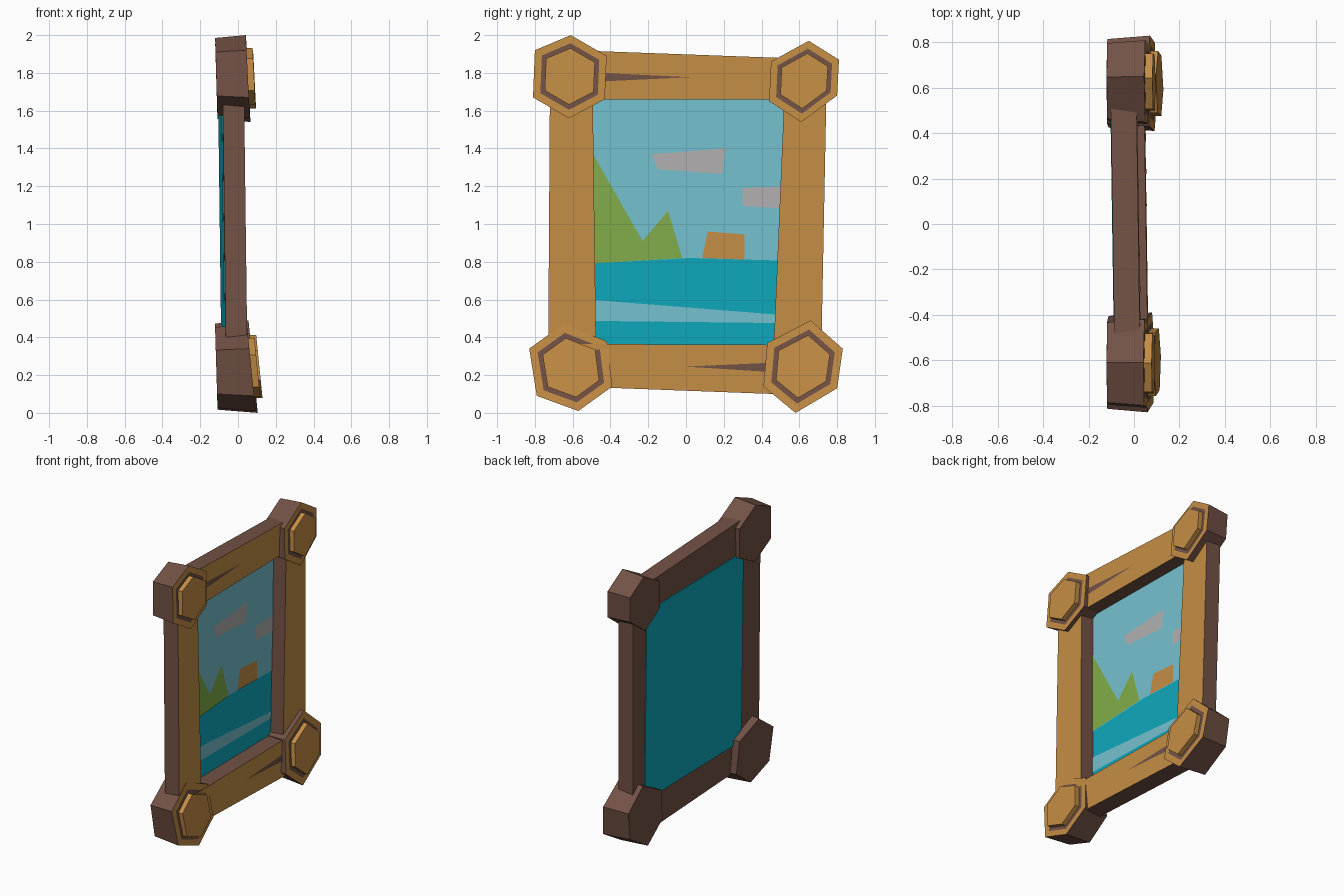
import bpy, bmesh

if "Cube" in bpy.data.objects:
    bpy.data.objects.remove(bpy.data.objects["Cube"])


def material(name, rgb):
    m = bpy.data.materials.new(name)
    lin = [((c / 255 + 0.055) / 1.055) ** 2.4 for c in rgb]
    m.diffuse_color = (*lin, 1)
    m.use_nodes = True
    m.node_tree.nodes["Principled BSDF"].inputs["Base Color"].default_value = m.diffuse_color
    return m


TAN = material("tan_wood", (196, 141, 69))
BROWN = material("dark_wood", (115, 82, 70))
SEA = material("sea", (14, 168, 188))
SKY = material("sky", (117, 193, 206))
GREEN = material("green", (129, 173, 73))
GREY = material("cloud", (178, 176, 177))


def lean(x):
    """Depth of the slightly leaning frame at any (y, z)."""
    return lambda y, z: x - 0.0125 * (z - 1) - 0.015 * y


def shrink(pts, s):
    cy = sum(p[0] for p in pts) / len(pts)
    cz = sum(p[1] for p in pts) / len(pts)
    return [(cy + (y - cy) * s, cz + (z - cz) * s) for y, z in pts]


def finish(name, bm, mats):
    me = bpy.data.meshes.new(name)
    bm.to_mesh(me)
    bm.free()
    for m in mats:
        me.materials.append(m)
    ob = bpy.data.objects.new(name, me)
    bpy.context.collection.objects.link(ob)
    return ob


def prism(name, pts, front, back, side_mat, front_mat, taper=1.0, ring=None):
    """Outline in (y, z) run from the back depth to the front depth along x."""
    bm = bmesh.new()
    f = [bm.verts.new((front(y, z), y, z)) for y, z in pts]
    b = [bm.verts.new((back(y, z), y, z)) for y, z in shrink(pts, taper)]
    n = len(pts)
    bm.faces.new(b)
    for i in range(n):
        j = (i + 1) % n
        bm.faces.new((f[i], f[j], b[j], b[i]))
    if ring:  # dark recess colour inside the front face
        r = [bm.verts.new((front(y, z), y, z)) for y, z in shrink(pts, ring)]
        for i in range(n):
            j = (i + 1) % n
            bm.faces.new((f[i], f[j], r[j], r[i])).material_index = 1
        bm.faces.new(r)
    else:
        bm.faces.new(f).material_index = 1
    bmesh.ops.recalc_face_normals(bm, faces=bm.faces)
    return finish(name, bm, [side_mat, front_mat])


def decal(name, pts, depth, mat):
    """Flat painted shape facing +x."""
    bm = bmesh.new()
    face = bm.faces.new([bm.verts.new((depth(y, z), y, z)) for y, z in pts])
    face.normal_update()
    if face.normal.x < 0:
        face.normal_flip()
    return finish(name, bm, [mat])


# Frame bars
bars = {
    "left_bar": [(-0.73, 0.25), (-0.475, 0.25), (-0.495, 1.78), (-0.72, 1.78)],
    "right_bar": [(0.715, 0.25), (0.745, 1.78), (0.525, 1.78), (0.46, 0.25)],
    "top_bar": [(-0.6, 1.66), (0.62, 1.66), (0.62, 1.875), (-0.6, 1.92)],
    "bottom_bar": [(-0.6, 0.14), (0.6, 0.095), (0.6, 0.36), (-0.6, 0.365)],
}
for name, pts in bars.items():
    front = 0.045 if name == "bottom_bar" else 0.03
    prism(name, pts, lean(front), lean(-0.083), BROWN, TAN)

# Wood cracks on the top and bottom bars
decal("top_crack", [(-0.44, 1.8), (-0.44, 1.755), (0.02, 1.777)], lean(0.033), BROWN)
decal("bottom_crack", [(0.44, 0.265), (0.44, 0.217), (0.0, 0.245)], lean(0.048), BROWN)

# Six-sided corner blocks, each with a dark ring and a raised cap
corners = {
    "top_left": ([(-0.61, 2.0), (-0.42, 1.89), (-0.43, 1.66),
                  (-0.62, 1.56), (-0.81, 1.67), (-0.80, 1.92)], 0.052, 0.05),
    "top_right": ([(0.65, 1.97), (0.81, 1.87), (0.80, 1.68),
                   (0.61, 1.54), (0.44, 1.65), (0.45, 1.86)], 0.055, 0.05),
    "bottom_left": ([(-0.65, 0.47), (-0.42, 0.38), (-0.39, 0.14),
                     (-0.57, 0.01), (-0.79, 0.09), (-0.83, 0.34)], 0.07, 0.1),
    "bottom_right": ([(0.66, 0.49), (0.83, 0.34), (0.80, 0.13),
                      (0.58, 0.0), (0.41, 0.14), (0.43, 0.37)], 0.08, 0.1),
}
for name, (pts, x, slope) in corners.items():
    zc = sum(p[1] for p in pts) / 6

    def depth(off, k=slope, zc=zc):
        return lambda y, z: off - k * (z - zc)

    prism(name + "_block", pts, depth(x), depth(-0.115, 0.03), BROWN, TAN, 0.93, 0.8)
    prism(name + "_cap", shrink(pts, 0.68), depth(x + 0.033), depth(x - 0.01), TAN, TAN)

# Picture panel with the painted scene
panel = [(-0.52, 0.33), (0.59, 0.33), (0.59, 1.68), (-0.52, 1.68)]
prism("picture_panel", panel, lean(-0.07), lean(-0.088), SEA, SEA)
L, R = -0.515, 0.55
scene = [
    ("sky", [(L, 0.79), (0.02, 0.82), (R, 0.805), (R, 1.675), (L, 1.675)], SKY),
    ("hills", [(L, 0.79), (-0.02, 0.82), (-0.095, 1.07), (-0.23, 0.91), (L, 1.41)], GREEN),
    ("hut", [(0.085, 0.82), (0.31, 0.812), (0.31, 0.945), (0.115, 0.96)], TAN),
    ("large_cloud", [(-0.15, 1.29), (0.19, 1.265), (0.21, 1.4), (-0.18, 1.37)], GREY),
    ("small_cloud", [(0.3, 1.095), (R, 1.08), (R, 1.2), (0.3, 1.19)], GREY),
    ("wave", [(L, 0.487), (R, 0.475), (R, 0.515), (L, 0.6)], SKY),
]
for i, (name, pts, mat) in enumerate(scene):
    decal(name, pts, lean(-0.067 if i in (0, 5) else -0.064), mat)
